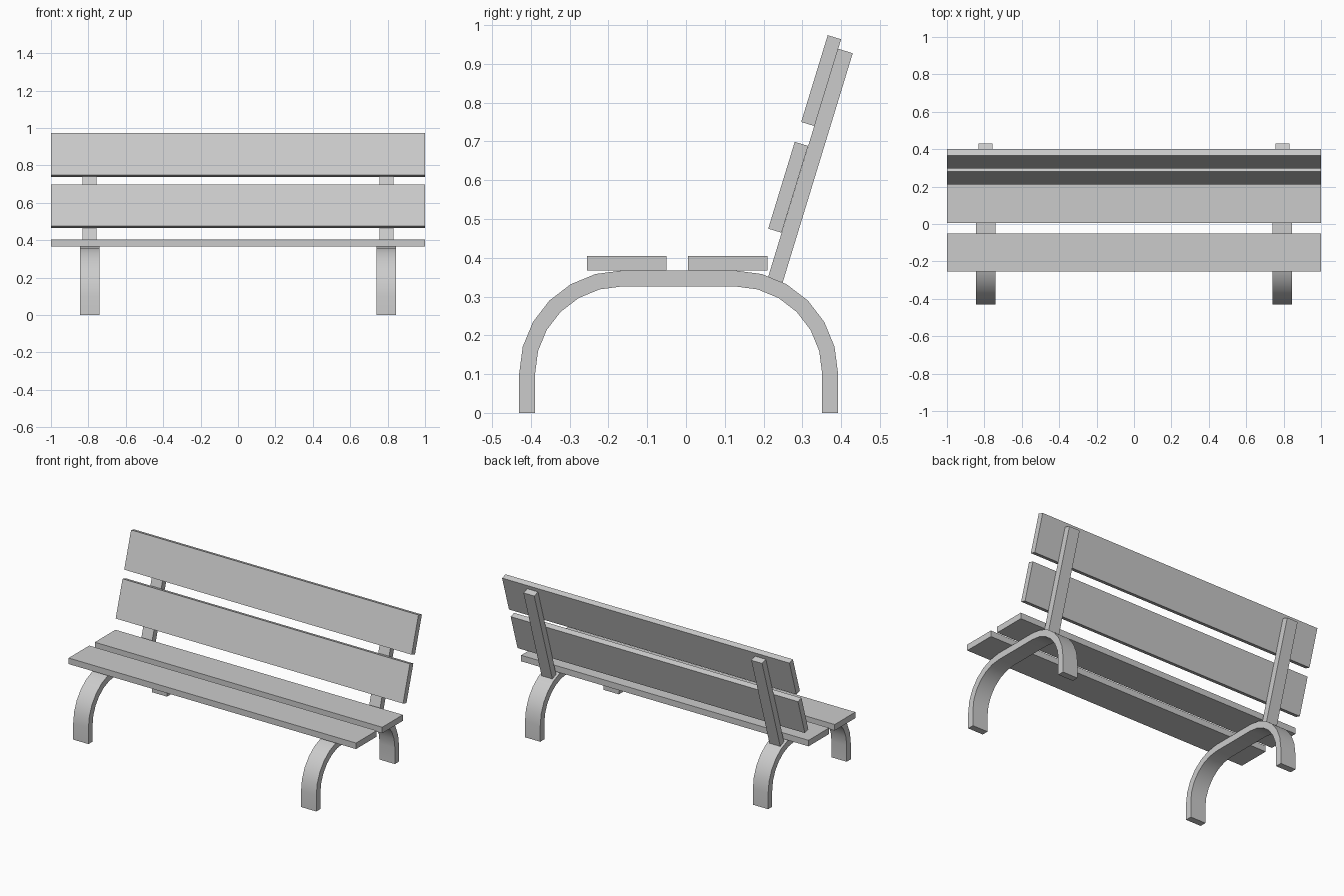
import bpy, bmesh
from math import sin, cos, radians
from mathutils import Vector

cube = bpy.data.objects.get("Cube")
if cube:
    bpy.data.objects.remove(cube, do_unlink=True)

grey = bpy.data.materials.new("plain grey")
grey.use_nodes = True
colour = (0.6, 0.6, 0.6, 1)
grey.diffuse_color = colour
grey.node_tree.nodes["Principled BSDF"].inputs["Base Color"].default_value = colour


def extrude_profile(name, points, x, width, smooth=False):
    """Closed (y, z) outline extruded along x, centred on x."""
    bm = bmesh.new()
    face = bm.faces.new([bm.verts.new((x - width / 2, y, z)) for y, z in points])
    new = bmesh.ops.extrude_face_region(bm, geom=[face])["geom"]
    bmesh.ops.translate(bm, vec=(width, 0, 0),
                        verts=[v for v in new if isinstance(v, bmesh.types.BMVert)])
    bmesh.ops.recalc_face_normals(bm, faces=bm.faces)
    mesh = bpy.data.meshes.new(name)
    bm.to_mesh(mesh)
    bm.free()
    mesh.materials.append(grey)
    obj = bpy.data.objects.new(name, mesh)
    bpy.context.collection.objects.link(obj)
    if smooth:
        bpy.ops.object.select_all(action="DESELECT")
        obj.select_set(True)
        bpy.context.view_layer.objects.active = obj
        bpy.ops.object.shade_smooth_by_angle(angle=radians(30))
    return obj


def arch(radius):
    """Half outline of a leg hoop: two quarter bends joined by a flat top."""
    path = [(-0.165 - radius, 0)]
    for centre, start in ((-0.165, 180), (0.127, 90)):
        for i in range(7):
            a = radians(start - 15 * i)
            path.append((centre + radius * cos(a), 0.102 + radius * sin(a)))
    return path + [(0.127 + radius, 0)]


def board(corner, length, thickness, lean=17):
    """Leaning rectangle from its lower front corner, in (y, z)."""
    up = Vector((sin(radians(lean)), cos(radians(lean))))
    back = Vector((up.y, -up.x)) * thickness
    p = Vector(corner)
    return [p, p + up * length, p + up * length + back, p + back]


# Leg hoops and back posts
for side, x in (("left", 0.793), ("right", -0.793)):
    extrude_profile(side + "_leg_hoop", arch(0.265) + arch(0.224)[::-1], x, 0.106, True)
    extrude_profile(side + "_back_post", board((0.211, 0.348), 0.618, 0.04), x, 0.075)

# Seat planks
for name, y in (("front_seat_plank", -0.255), ("rear_seat_plank", 0.005)):
    extrude_profile(name, board((y, 0.367), 0.038, 0.205, 0), 0, 2)

# Backrest planks
for name, corner in (("lower_back_plank", (0.212, 0.475)), ("upper_back_plank", (0.297, 0.75))):
    extrude_profile(name, board(corner, 0.234, 0.036), 0, 2)
